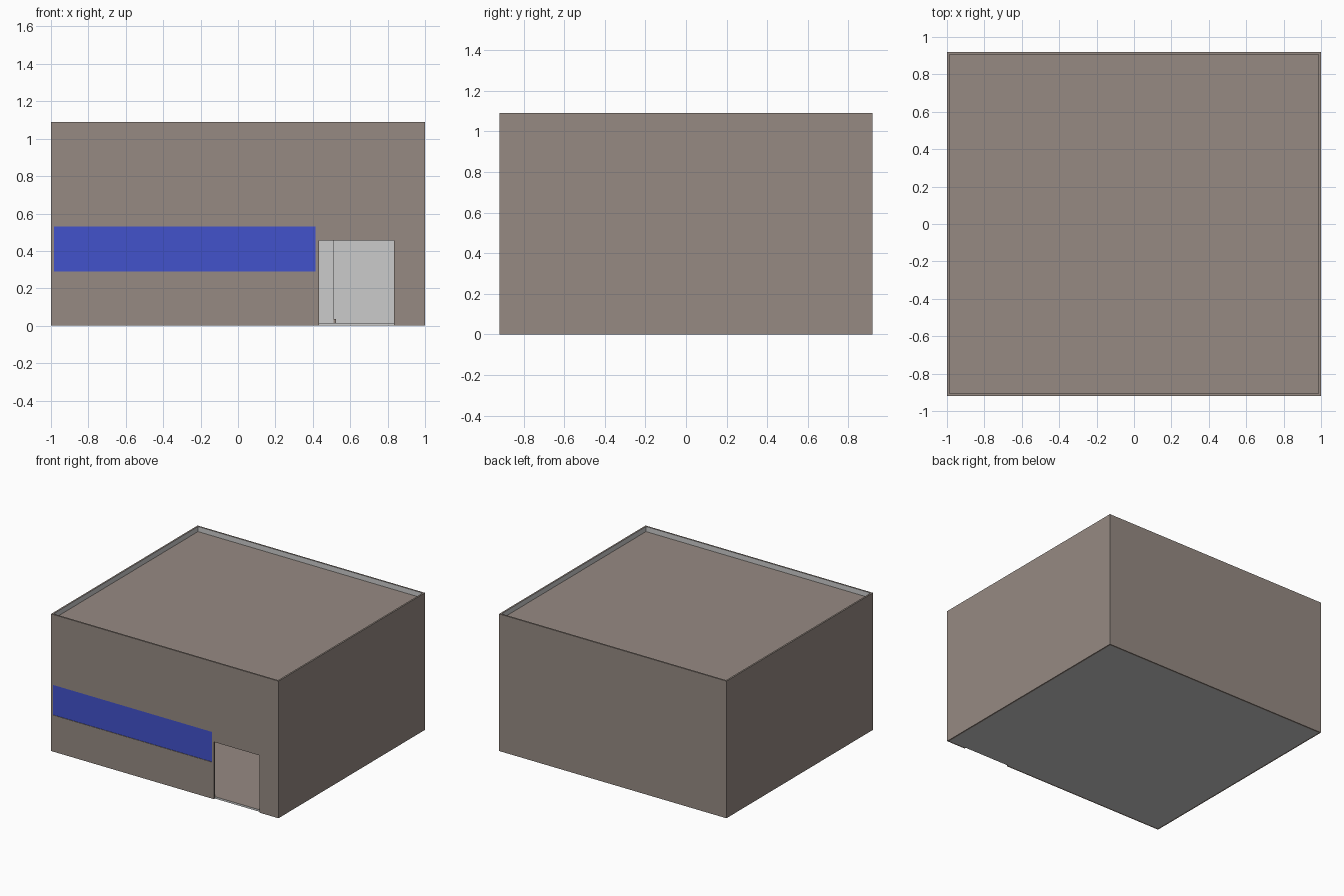
import bpy, bmesh
from mathutils import Vector

if "Cube" in bpy.data.objects:
    bpy.data.objects.remove(bpy.data.objects["Cube"])


def mat(name, rgb):
    m = bpy.data.materials.new(name)
    m.diffuse_color = (*rgb, 1)
    m.use_nodes = True
    m.node_tree.nodes["Principled BSDF"].inputs["Base Color"].default_value = m.diffuse_color
    return m


BROWN = mat("taupe_brown", (0.305, 0.255, 0.226))
GREY = mat("light_grey", (0.60, 0.60, 0.60))
BLUE = mat("window_blue", (0.055, 0.085, 0.60))

X, Y, H, T = 1.0, 0.92, 1.09, 0.013   # half sizes, height, wall thickness


def box(name, lo, hi, mats, second=None):
    """Box from corner to corner; faces whose normal points along 'second' use mats[1]."""
    me = bpy.data.meshes.new(name)
    bm = bmesh.new()
    bmesh.ops.create_cube(bm, size=1)
    for v in bm.verts:
        v.co = Vector([lo[i] if v.co[i] < 0 else hi[i] for i in range(3)])
    bm.normal_update()
    if second:
        for f in bm.faces:
            if f.normal.dot(Vector(second)) > 0.9:
                f.material_index = 1
    bm.to_mesh(me)
    bm.free()
    for m in mats:
        me.materials.append(m)
    ob = bpy.data.objects.new(name, me)
    bpy.context.collection.objects.link(ob)
    return ob


def cut(target, name, lo, hi):
    c = box(name, lo, hi, [BROWN])
    c.hide_render = True
    c.hide_viewport = True
    c.display_type = 'WIRE'
    mod = target.modifiers.new(name, 'BOOLEAN')
    mod.operation = 'DIFFERENCE'
    mod.solver = 'EXACT'
    mod.object = c


# walls: brown outside, light grey inside
front = box("front_wall", (-X, -Y, 0), (X, -Y + T, H), [BROWN, GREY], (0, 1, 0))
box("back_wall", (-X, Y - T, 0), (X, Y, H), [BROWN, GREY], (0, -1, 0))
box("left_wall", (-X, -Y + T, 0), (-X + T, Y - T, H), [BROWN, GREY], (1, 0, 0))
box("right_wall", (X - T, -Y + T, 0), (X, Y - T, H), [BROWN, GREY], (-1, 0, 0))

# openings in the front wall
cut(front, "doorway_cutter", (0.433, -Y - 0.1, -0.1), (0.833, -Y + 0.1, 0.455))
cut(front, "window_cutter", (-0.985, -Y - 0.1, 0.29), (0.415, -Y + 0.1, 0.53))

# window pane set just inside its opening
box("window_pane", (-0.985, -Y + 0.004, 0.29), (0.415, -Y + 0.010, 0.53), [BLUE])

# floor and sunken roof: brown on top, light grey elsewhere
ix, iy = X - T, Y - T
box("floor_slab", (-ix, -iy, 0), (ix, iy, 0.015), [GREY, BROWN], (0, 0, 1))
box("roof_slab", (-ix, -iy, 1.035), (ix, iy, 1.05), [GREY, BROWN], (0, 0, 1))

# inner partition seen through the doorway, with a small foot at its end
box("partition_wall", (-ix, 0.25, 0.015), (0.51, 0.263, 1.035), [GREY])
box("partition_foot", (0.51, 0.25, 0.015), (0.523, 0.263, 0.037), [BROWN])
